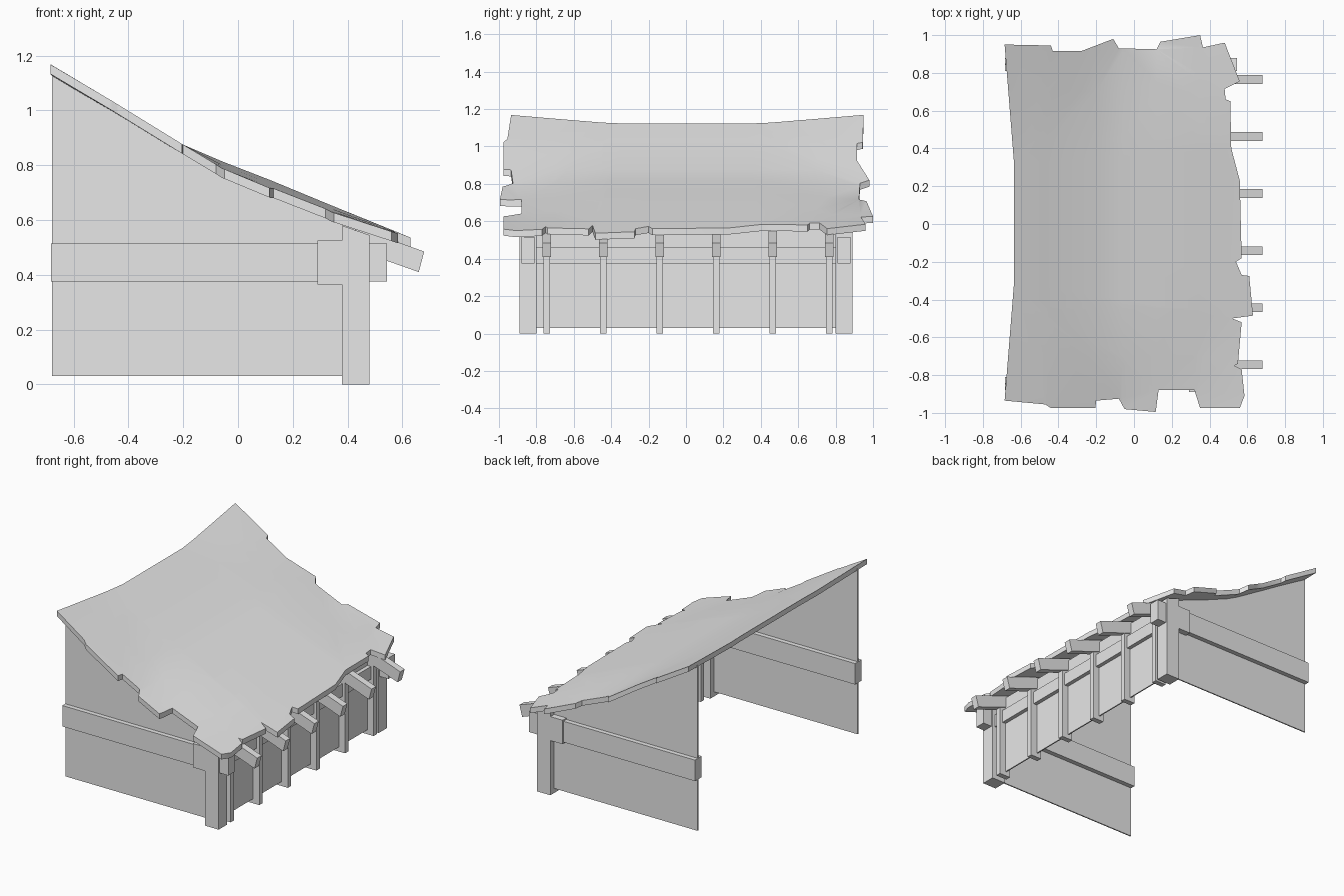
import bpy
import bmesh
from mathutils import Vector

cube = bpy.data.objects.get("Cube")
if cube:
    bpy.data.objects.remove(cube, do_unlink=True)

grey = bpy.data.materials.new("plain_grey")
grey.use_nodes = True
grey.diffuse_color = (0.8, 0.8, 0.8, 1)
grey.node_tree.nodes["Principled BSDF"].inputs["Base Color"].default_value = (0.8, 0.8, 0.8, 1)


def finish(name, bm):
    """Turn a bmesh into a named object with the shared material."""
    bmesh.ops.recalc_face_normals(bm, faces=bm.faces[:])
    mesh = bpy.data.meshes.new(name)
    bm.to_mesh(mesh)
    bm.free()
    mesh.materials.append(grey)
    obj = bpy.data.objects.new(name, mesh)
    bpy.context.collection.objects.link(obj)
    return obj


def prism(name, profile, y_centre, width):
    """Extrude an x-z profile along y."""
    bm = bmesh.new()
    face = bm.faces.new([bm.verts.new((x, y_centre - width / 2, z)) for x, z in profile])
    moved = bmesh.ops.extrude_face_region(bm, geom=[face])["geom"]
    bmesh.ops.translate(bm, vec=(0, width, 0),
                        verts=[v for v in moved if isinstance(v, bmesh.types.BMVert)])
    return finish(name, bm)


def box(name, x0, x1, z0, z1, y_centre, width):
    return prism(name, [(x0, z0), (x1, z0), (x1, z1), (x0, z1)], y_centre, width)


# Roof slope along x, with a gentle swell in the middle of the span
SLOPE = [(-0.69, 1.172), (-0.46, 1.035), (-0.2, 0.875), (-0.06, 0.79),
         (0.12, 0.715), (0.34, 0.63), (0.64, 0.532)]
SWELL = [(-0.69, -0.02), (-0.46, -0.01), (-0.2, 0), (-0.06, 0.025),
         (0.12, 0.03), (0.34, 0.024), (0.64, 0)]
THICKNESS = 0.035


def sample(table, x):
    for (xa, a), (xb, b) in zip(table, table[1:]):
        if x <= xb:
            break
    return a + (b - a) * (x - xa) / (xb - xa)


def roof_height(x, y):
    fade = min(1, max(0, (0.95 - abs(y)) / 0.5))
    return sample(SLOPE, x) + fade * sample(SWELL, x)


# Ragged roof outline in hundredths, running from the high back corner
back_end = [(-68.5, 95), (-44, 94.5), (-43, 91.5), (-28, 91.5), (-11, 98), (-8, 93),
            (12, 92.5), (14, 96.5), (35, 100), (36.5, 93.5), (48, 96)]
eave = [(56, 75.5), (48, 71.5), (48.5, 66), (51, 65), (51.5, 40), (56, 23), (57, -18),
        (54, -20), (57, -27), (61, -27.5), (63, -48.5), (52, -50), (57, -52), (55, -74),
        (53, -75), (57, -77), (58.5, -91)]
front_end = [(56, -97.5), (35, -97.5), (32, -88), (13, -88), (11.5, -99.5), (-5, -98),
             (-8, -92.5), (-20, -93.5), (-20.5, -97.5), (-44, -97.5), (-47, -95.5),
             (-68.5, -93.5)]
ridge = [(-63.5, -31), (-63.5, 32)]

bm = bmesh.new()
outline = back_end + eave + front_end + ridge
bm.faces.new([bm.verts.new((x / 100, y / 100, 0)) for x, y in outline])
bmesh.ops.triangulate(bm, faces=bm.faces[:])
cuts = [(Vector((x, 0, 0)), Vector((1, 0, 0))) for x, _ in SLOPE[1:-1]]
cuts += [(Vector((0, y, 0)), Vector((0, 1, 0))) for y in (-0.7, -0.45, 0.45, 0.7)]
for point, normal in cuts:
    bmesh.ops.bisect_plane(bm, geom=bm.verts[:] + bm.edges[:] + bm.faces[:],
                           plane_co=point, plane_no=normal)
for v in bm.verts:
    v.co.z = roof_height(v.co.x, v.co.y)
lower = bmesh.ops.extrude_face_region(bm, geom=bm.faces[:], use_keep_orig=True)["geom"]
for v in lower:
    if isinstance(v, bmesh.types.BMVert):
        v.co.z -= THICKNESS
roof = finish("roof", bm)
bpy.ops.object.select_all(action="DESELECT")
roof.select_set(True)
bpy.context.view_layer.objects.active = roof
bpy.ops.object.shade_smooth_by_angle(angle=0.5)

# End walls, with a beam, a clamp block and a corner post on each
wall_top = [(x, z - THICKNESS + 0.005) for x, z in reversed(SLOPE[1:-1])]
wall_profile = [(-0.68, 0.03), (0.43, 0.03), (0.43, 0.57)] + wall_top + [(-0.68, 1.14)]
post_profile = [(0.38, 0), (0.48, 0), (0.48, 0.545), (0.38, 0.58)]
for side, end in ((-1, "front"), (1, "back")):
    y = side * 0.845
    prism(end + "_wall", wall_profile, y, 0.008)
    prism(end + "_corner_post", post_profile, y, 0.09)
    box(end + "_beam", -0.683, 0.545, 0.375, 0.515, y, 0.07)
    box(end + "_clamp", 0.29, 0.385, 0.365, 0.525, y, 0.088)

# Low side wall with its rail
box("eave_wall", 0.426, 0.434, 0.03, 0.56, 0, 1.66)
box("eave_rail", 0.40, 0.46, 0.375, 0.46, 0, 1.62)

# Studs, each carrying a rafter tail under the eave
rafter_profile = [(0.33, 0.527), (0.66, 0.41), (0.68, 0.485), (0.35, 0.602)]
for i in range(6):
    y = -0.745 + i * 0.302
    box(f"stud_{i}", 0.40, 0.48, 0, 0.54, y, 0.035)
    prism(f"rafter_{i}", rafter_profile, y, 0.046)
